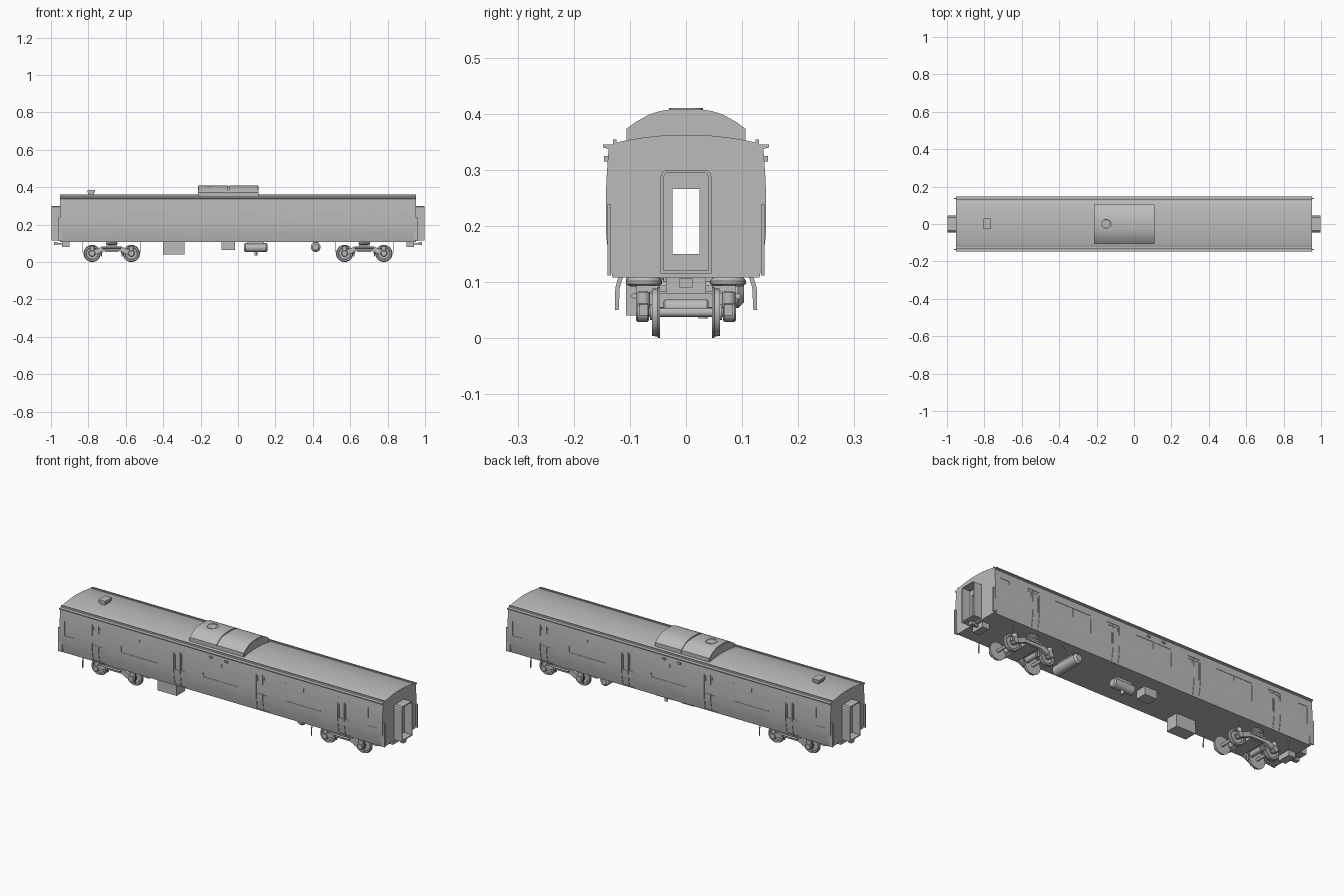
import bpy, bmesh, math
from mathutils import Vector

if "Cube" in bpy.data.objects:
    bpy.data.objects.remove(bpy.data.objects["Cube"])

grey = bpy.data.materials.new("neutral_grey")
grey.diffuse_color = (0.5, 0.5, 0.5, 1)
grey.use_nodes = True
grey.node_tree.nodes["Principled BSDF"].inputs["Base Color"].default_value = grey.diffuse_color


def finish(name, bm, smooth=True):
    bmesh.ops.remove_doubles(bm, verts=bm.verts, dist=1e-6)
    bmesh.ops.recalc_face_normals(bm, faces=bm.faces)
    me = bpy.data.meshes.new(name)
    bm.to_mesh(me)
    bm.free()
    me.materials.append(grey)
    ob = bpy.data.objects.new(name, me)
    bpy.context.collection.objects.link(ob)
    if smooth:
        select(ob)
        bpy.ops.object.shade_smooth_by_angle(angle=math.radians(30))
    return ob


def select(ob):
    bpy.ops.object.select_all(action='DESELECT')
    ob.select_set(True)
    bpy.context.view_layer.objects.active = ob


def place(axis, t, a, b):
    return {'x': Vector((t, a, b)), 'y': Vector((a, t, b)), 'z': Vector((a, b, t))}[axis]


def add_prism(bm, pts, axis, t0, t1):
    lo = [bm.verts.new(place(axis, t0, *p)) for p in pts]
    hi = [bm.verts.new(place(axis, t1, *p)) for p in pts]
    bm.faces.new(lo)
    bm.faces.new(hi[::-1])
    for i in range(len(pts)):
        j = (i + 1) % len(pts)
        bm.faces.new((lo[i], lo[j], hi[j], hi[i]))


def prism(name, pts, axis, t0, t1, smooth=True):
    bm = bmesh.new()
    add_prism(bm, pts, axis, t0, t1)
    return finish(name, bm, smooth)


def box(name, x0, x1, y0, y1, z0, z1):
    return prism(name, [(y0, z0), (y1, z0), (y1, z1), (y0, z1)], 'x', x0, x1, False)


def lathe(name, pts, axis, a, b, n=28):
    """Spin (radius, position) points about an axis through (a, b)."""
    bm = bmesh.new()
    rings = []
    for r, t in pts:
        if r == 0:
            rings.append([bm.verts.new(place(axis, t, a, b))] * n)
        else:
            rings.append([bm.verts.new(place(axis, t, a + r * math.cos(k * math.tau / n),
                          b + r * math.sin(k * math.tau / n))) for k in range(n)])
    for p, q in zip(rings, rings[1:]):
        for k in range(n):
            m = (k + 1) % n
            vs = list(dict.fromkeys((p[k], p[m], q[m], q[k])))
            if len(vs) > 2:
                bm.faces.new(vs)
    return finish(name, bm)


def cyl(name, r, axis, a, b, t0, t1, rim=0.0):
    return lathe(name, [(0, t0), (r - rim, t0), (r, t0 + rim), (r, t1 - rim), (r - rim, t1), (0, t1)], axis, a, b)


def mirror(half):
    return half + [(-y, z) for y, z in half[::-1] if y > 0]


# Body shell with bulging sides, gutter and arched roof
side = [(0.131, 0.108), (0.137, 0.14), (0.142, 0.18), (0.143, 0.22), (0.142, 0.28), (0.138, 0.337)]
roof = [(0.148, 0.34), (0.148, 0.345), (0.131, 0.345), (0.126, 0.348), (0.105, 0.353),
        (0.08, 0.357), (0.05, 0.3605), (0.025, 0.362), (0, 0.3625)]
body = prism("car_body", mirror(side + roof), 'x', -0.953, 0.953)


def side_y(z):
    for (y0, z0), (y1, z1) in zip(side, side[1:]):
        if z0 <= z <= z1:
            return y0 + (y1 - y0) * (z - z0) / (z1 - z0)


def recess(bm, x0, x1, z0, z1, depth):
    zs = [z0 + (z1 - z0) * i / 4 for i in range(5)]
    for s in (-1, 1):
        pts = [(s * (side_y(z) - depth), z) for z in zs] + [(s * 0.16, z1), (s * 0.16, z0)]
        add_prism(bm, pts, 'x', x0, x1)


def cut(bm):
    cutter = finish("cutter", bm, False)
    cutter.hide_render = True
    mod = body.modifiers.new("cut", 'BOOLEAN')
    mod.operation = 'DIFFERENCE'
    mod.solver = 'EXACT'
    mod.object = cutter
    select(body)
    bpy.ops.object.modifier_apply(modifier=mod.name)
    bpy.data.objects.remove(cutter)


# Door recesses, window recesses and the see-through end doors
doors = (-0.725, -0.243, 0.243, 0.725)
bm = bmesh.new()
for c in doors:
    recess(bm, c - 0.037, c + 0.037, 0.115, 0.307, 0.0025)
for c in (-0.484, 0, 0.484):
    recess(bm, c - 0.105, c - 0.002, 0.205, 0.3, 0.002)
    recess(bm, c + 0.002, c + 0.105, 0.205, 0.3, 0.002)
for c in (-0.895, 0.895):
    recess(bm, c - 0.028, c + 0.028, 0.205, 0.3, 0.002)
add_prism(bm, [(-0.024, 0.15), (0.024, 0.15), (0.024, 0.266), (-0.024, 0.266)], 'x', -1.1, 1.1)
cut(bm)
# Door panes and the gap between the door leaves
bm = bmesh.new()
for c in doors:
    for s in (-1, 1):
        recess(bm, c + s * 0.019 - 0.011, c + s * 0.019 + 0.011, 0.2, 0.295, 0.0045)
    recess(bm, c - 0.001, c + 0.001, 0.117, 0.305, 0.0055)
cut(bm)
select(body)
bpy.ops.object.shade_smooth_by_angle(angle=math.radians(25))

# Side lamps, roof rails and end corner plates
for s in (-1, 1):
    box("roof_rail", -0.953, 0.953, s * 0.127 - 0.003, s * 0.127 + 0.003, 0.344, 0.354)
    for x in (-0.06, 0.03):
        box("side_lamp", x - 0.008, x + 0.008, s * 0.141 - 0.005, s * 0.141 + 0.005, 0.315, 0.325)
    for e in (-1, 1):
        box("corner_plate", *sorted((e * 0.94, e * 0.963)), s * 0.137 - 0.003, s * 0.137 + 0.003, 0.112, 0.238)

# Roof air conditioner in two covers with a fan ring, plus a small vent
cover = [(0.106, 0.345), (0.106, 0.373), (0.09, 0.385), (0.065, 0.399), (0.045, 0.405), (0.025, 0.408), (0, 0.4085)]
lower = [(y * 0.98, z - 0.004) for y, z in cover]
prism("cooler_base", mirror(lower), 'x', -0.213, 0.11)
prism("cooler_cover_left", mirror(cover), 'x', -0.211, -0.054)
prism("cooler_cover_right", mirror(cover), 'x', -0.046, 0.108)
lathe("cooler_fan", [(0, 0.407), (0.022, 0.407), (0.024, 0.41), (0.03, 0.41), (0.031, 0.4)], 'z', -0.15, 0)
box("vent_neck", -0.8, -0.77, -0.022, 0.024, 0.355, 0.372)
box("vent_cap", -0.805, -0.765, -0.027, 0.03, 0.372, 0.385)

# Underfloor equipment
box("equipment_box_large", -0.4, -0.287, -0.107, -0.037, 0.04, 0.11)
box("equipment_box_small", -0.087, -0.015, 0.0, 0.06, 0.065, 0.11)
cyl("compressor_tank", 0.024, 'x', 0.03, 0.077, 0.033, 0.157, 0.006)
box("compressor_mount", 0.05, 0.14, 0.015, 0.045, 0.085, 0.11)
cyl("compressor_drain", 0.008, 'z', 0.095, 0.03, 0.035, 0.06)
cyl("air_tank", 0.026, 'y', 0.415, 0.08, -0.07, 0.103, 0.01)
box("air_tank_mount", 0.4, 0.43, -0.04, 0.07, 0.09, 0.11)

# Bogies
wheel = [(0, 0.046), (0.046, 0.046), (0.046, 0.05), (0.043, 0.051), (0.042, 0.061), (0.034, 0.061),
         (0.031, 0.056), (0.014, 0.056), (0.014, 0.064), (0, 0.064)]
frame = [(0.125, 0.04), (0.125, 0.06), (0.085, 0.068), (0.05, 0.084), (-0.05, 0.084), (-0.085, 0.068),
         (-0.125, 0.06), (-0.125, 0.04), (-0.085, 0.04), (-0.045, 0.058), (0.045, 0.058), (0.085, 0.04)]
for cx in (-0.675, 0.675):
    box("bolster", cx - 0.028, cx + 0.028, -0.088, 0.088, 0.082, 0.094)
    box("cross_beam", cx - 0.035, cx + 0.035, -0.075, 0.075, 0.055, 0.08)
    cyl("centre_pivot", 0.02, 'z', cx, 0, 0.08, 0.11)
    for s in (-1, 1):
        prism("bogie_side_frame", [(cx + x, z) for x, z in frame], 'y', s * 0.068, s * 0.084, False)
        lathe("air_spring", [(0, 0.092), (0.024, 0.092), (0.032, 0.097), (0.032, 0.102), (0.026, 0.11), (0, 0.11)],
              'z', cx, s * 0.075)
        cyl("damper", 0.005, 'x', s * 0.092, 0.075, cx - 0.05, cx + 0.05)
        for d in (-0.155, 0.155):
            prism("hanging_guard", [(s * 0.112, 0.11), (s * 0.118, 0.09), (s * 0.12, 0.05), (s * 0.127, 0.05),
                  (s * 0.126, 0.09), (s * 0.12, 0.11)], 'x', cx + d - 0.0008, cx + d + 0.0008, False)
    for d in (-0.105, 0.105):
        x = cx + d
        cyl("axle", 0.008, 'y', x, 0.046, -0.086, 0.086)
        cyl("gear_motor", 0.014, 'y', cx + d * 0.6, 0.055, -0.04, 0.04, 0.003)
        for s in (-1, 1):
            lathe("wheel", [(r, s * t) for r, t in wheel], 'y', x, 0.046)
            cyl("axle_box", 0.017, 'y', x, 0.046, *sorted((s * 0.066, s * 0.089)), 0.003)
            cyl("axle_spring", 0.012, 'z', x, s * 0.076, 0.055, 0.082)
            box("brake_block", *sorted((cx + d * 0.5, cx + d * 0.55)), s * 0.055 - 0.006, s * 0.055 + 0.006, 0.03, 0.065)

# Gangway hoods and couplers at both ends
outer = [(0.045, 0.115), (0.045, 0.288), (0.043, 0.295), (0.036, 0.3)]
inner = [(0.04, 0.121), (0.04, 0.286), (0.038, 0.292), (0.034, 0.295)]
for e in (-1, 1):
    bm = bmesh.new()
    loops = []
    for pts, x in ((outer, 0.95), (outer, 0.998), (inner, 0.998), (inner, 0.95)):
        loops.append([bm.verts.new((e * x, y, z)) for y, z in mirror(pts)])
    for k in range(4):
        p, q = loops[k], loops[(k + 1) % 4]
        for i in range(len(p)):
            j = (i + 1) % len(p)
            bm.faces.new((p[i], p[j], q[j], q[i]))
    finish("gangway_hood", bm, False)
    box("coupler_pocket", *sorted((e * 0.9, e * 0.94)), -0.036, 0.036, 0.08, 0.11)
    box("coupler_bar", *sorted((e * 0.93, e * 0.97)), -0.007, 0.007, 0.093, 0.103)
    box("coupler_head", *sorted((e * 0.965, e * 0.985)), -0.012, 0.012, 0.09, 0.106)
